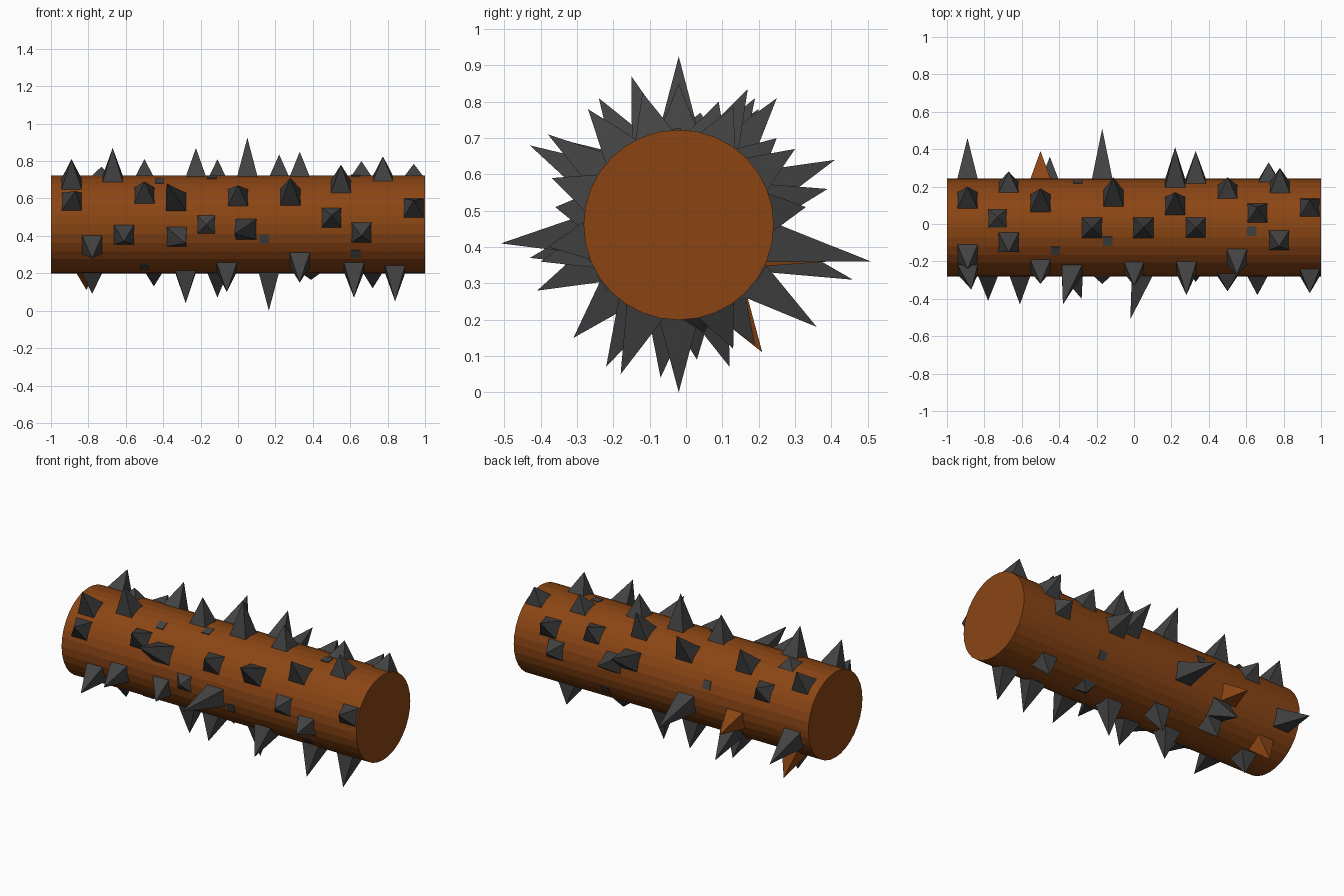
import bpy, bmesh, math
from mathutils import Vector, Matrix

if "Cube" in bpy.data.objects:
    bpy.data.objects.remove(bpy.data.objects["Cube"])

CY, CZ, R = -0.02, 0.461, 0.262


def material(name, col):
    m = bpy.data.materials.new(name)
    m.diffuse_color = (*col, 1)
    m.use_nodes = True
    m.node_tree.nodes["Principled BSDF"].inputs["Base Color"].default_value = m.diffuse_color
    return m


brown = material("wood_brown", (0.258, 0.06, 0.007))
dark = material("dark_metal", (0.055, 0.055, 0.055))


def finish(bm, name, mat):
    bmesh.ops.recalc_face_normals(bm, faces=bm.faces)
    me = bpy.data.meshes.new(name)
    bm.to_mesh(me)
    bm.free()
    me.materials.append(mat)
    ob = bpy.data.objects.new(name, me)
    bpy.context.collection.objects.link(ob)


def add_spike(bm, bx, tx, y, z, half=0.056):
    """Four-sided spike: square base on the log at bx, tip at (tx, y, z)."""
    d = Vector((0, y - CY, z - CZ)).normalized()
    t = Vector((1, 0, 0)).cross(d)
    c = Vector((bx, CY, CZ)) + d * 0.25
    base = [bm.verts.new(c + Vector((sx * half, 0, 0)) + t * sy * half)
            for sx, sy in ((-1, -1), (1, -1), (1, 1), (-1, 1))]
    tip = bm.verts.new((tx, y, z))
    bm.faces.new(base)
    for i in range(4):
        bm.faces.new((base[i], base[(i + 1) % 4], tip))


def spike_row(name, rows, mat=dark):
    bm = bmesh.new()
    for r in rows:
        add_spike(bm, *r)
    finish(bm, name, mat)


# log body
bm = bmesh.new()
bmesh.ops.create_cone(bm, cap_ends=True, segments=32, radius1=R, radius2=R, depth=2,
                      matrix=Matrix.Translation((0, CY, CZ)) @ Matrix.Rotation(math.pi / 2, 4, 'Y'))
finish(bm, "log", brown)

# spikes on each side: base x, tip x, tip y, tip z
spike_row("top_spikes", [
    (-.89, -.89, -.24, .81), (-.67, -.67, -.15, .87), (-.73, -.73, .04, .77),
    (-.89, -.89, .20, .78), (-.50, -.50, .19, .81), (-.225, -.225, -.02, .87),
    (-.11, -.11, .25, .81), (.05, .05, -.02, .925), (.22, .22, .17, .835),
    (.33, .33, -.02, .85), (.55, .55, -.27, .78), (.66, .66, .09, .80),
    (.775, .775, -.12, .825), (.94, .94, .13, .785)])

spike_row("front_spikes", [
    (-.89, -.87, -.35, .64), (-.61, -.61, -.43, .37), (-.50, -.50, -.32, .69),
    (-.78, -.78, -.41, .28), (-.33, -.38, -.43, .68), (-.33, -.28, -.40, .36),
    (-.17, -.17, -.32, .46), (0, 0, -.33, .67), (.045, -.02, -.51, .41),
    (.28, .28, -.38, .71), (.50, .50, -.36, .51), (.66, .66, -.38, .40),
    (.94, .94, -.37, .59)])

spike_row("back_spikes", [
    (-.89, -.89, .46, .31), (-.67, -.67, .28, .65), (-.45, -.45, .36, .18),
    (-.17, -.17, .51, .36), (.22, .22, .41, .64), (.33, .33, .39, .56),
    (.50, .50, .25, .70), (.72, .72, .33, .51), (.78, .78, .30, .67)])

spike_row("bottom_spikes", [
    (-.78, -.78, .03, .09), (-.45, -.45, .19, .13), (-.28, -.28, -.07, .04),
    (-.11, -.11, .12, .07), (-.06, -.06, -.20, .10), (.165, .165, -.02, 0),
    (.33, .33, -.31, .15), (.39, .39, .05, .165), (.62, .62, -.22, .07),
    (.72, .72, .13, .12), (.84, .84, -.18, .05)])

# bark splinters
spike_row("wood_splinters", [(-.82, -.81, .21, .11), (-.50, -.50, .39, .36)], brown)

# small studs almost flush with the log: x, angle in degrees
bm = bmesh.new()
for x, a in ((-.42, 118), (-.14, 106), (.63, 94), (.14, 197), (.63, 217),
             (-.5, 240), (-.3, 20), (.4, 330)):
    a = math.radians(a)
    loc = Matrix.Translation((x, CY + math.cos(a) * .25, CZ + math.sin(a) * .25))
    bmesh.ops.create_cube(bm, size=1, matrix=loc @ Matrix.Rotation(a, 4, 'X')
                          @ Matrix.Diagonal((.05, .03, .05, 1)))
finish(bm, "studs", dark)
